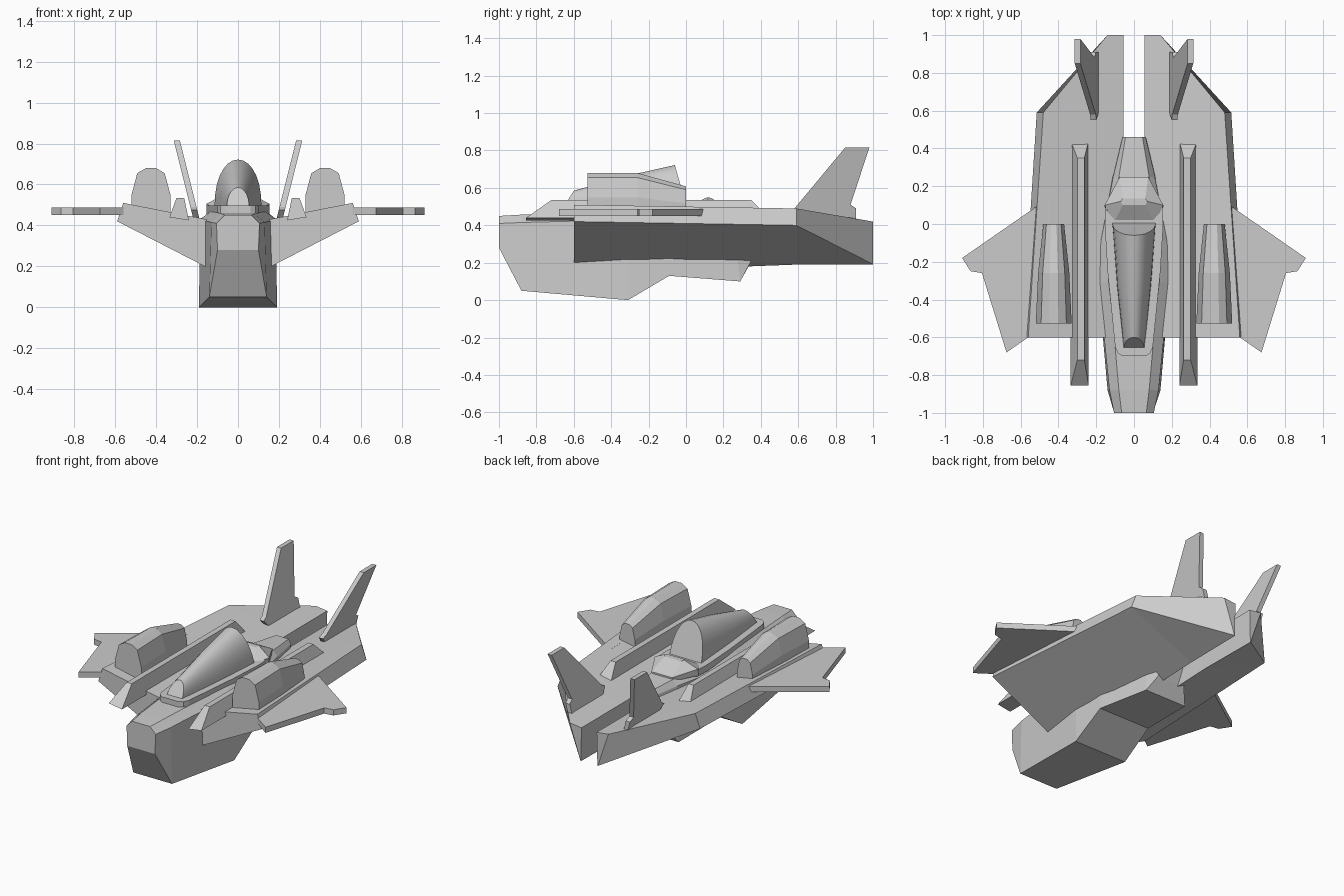
import bpy, bmesh, math

if "Cube" in bpy.data.objects:
    bpy.data.objects.remove(bpy.data.objects["Cube"])

def finish(name, bm, mirror=False):
    bmesh.ops.recalc_face_normals(bm, faces=bm.faces)
    me = bpy.data.meshes.new(name)
    bm.to_mesh(me)
    bm.free()
    ob = bpy.data.objects.new(name, me)
    bpy.context.collection.objects.link(ob)
    if mirror:
        ob.modifiers.new("Mirror", 'MIRROR')
    return ob

def loft(name, rings, mirror=False):
    """Skin closed rings of equal length and cap both ends."""
    bm = bmesh.new()
    rows = [[bm.verts.new(p) for p in r] for r in rings]
    n = len(rows[0])
    for a, b in zip(rows, rows[1:]):
        for i in range(n):
            j = (i + 1) % n
            bm.faces.new((a[i], a[j], b[j], b[i]))
    bm.faces.new(rows[0])
    bm.faces.new(rows[-1])
    return finish(name, bm, mirror)

def both_sides(half):
    return half + [(-p[0], *p[1:]) for p in reversed(half)]

def slab(name, outline, z0, z1, mirror=False):
    return loft(name, [[(x, y, z) for x, y in outline] for z in (z0, z1)], mirror)

# Central fuselage: bottom, side and top edge at each station
stations = [
    [(.10, -1, .28), (.105, -1, .41), (.065, -1, .45)],
    [(.14, -.88, .05), (.13, -.88, .415), (.08, -.88, .457)],
    [(.19, -.31, 0), (.187, -.31, .43), (.13, -.31, .47)],
    [(.185, -.09, .13), (.175, -.09, .435), (.13, -.09, .475)],
    [(.15, .29, .10), (.11, .25, .44), (.08, .25, .475)],
    [(.10, .34, .19), (.06, .46, .43), (.045, .46, .46)],
]
loft("fuselage", [both_sides(s) for s in stations])

# Hull halves with a gap between them at the rear
hull = [
    [(.055, -.6, .145), (.59, -.6, .42), (.56, -.6, .51), (.055, -.6, .41)],
    [(.055, .59, .19), (.515, .59, .40), (.48, .59, .49), (.055, .59, .41)],
    [(.06, 1, .19), (.062, 1, .192), (.14, 1, .42), (.055, 1, .41)],
]
loft("hull_half", hull, True)

# Flat side wings
slab("side_wing", [(.45, .13), (.52, .09), (.91, -.18), (.865, -.25), (.805, -.26),
                   (.675, -.68), (.56, -.60), (.45, -.53)], .45, .487, True)

# Engine pods
arch = [(-.095, .44), (-.095, .55), (-.067, .655), (-.025, .68), (.025, .68),
        (.067, .655), (.095, .55), (.095, .44)]
def pod_ring(y, width, height):
    return [(.425 + x * width, y, .44 + (z - .44) * height) for x, z in arch]
loft("engine_pod", [pod_ring(-.527, 1, 1), pod_ring(-.26, .87, 1), pod_ring(0, .58, .70)], True)

# Long rails beside the fuselage
loft("rail", [
    [(.24, -.855, .425), (.335, -.855, .44), (.335, .44, .44), (.24, .44, .425)],
    [(.263, -.72, .535), (.30, -.72, .535), (.30, .35, .535), (.263, .35, .535)],
], True)

# Leaning tail fins
fin = [(.55, .475), (.58, .49), (.85, .815), (.98, .815), (.88, .51), (.91, .49),
       (.91, .42), (.86, .40), (.60, .42)]
loft("tail_fin", [[(.205 + (z - .44) * .25 + d, y, z) for y, z in fin]
                  for d in (-.015, .015)], True)

# Cockpit rim
slab("cockpit_rim", both_sides([(.06, -.70), (.085, -.685), (.10, -.65), (.14, -.25),
                                (.155, .0), (.15, .10)]), .455, .497)

# Domed canopy with raked front and rear
def dome(y_base, y_top, half, top, base=.48, n=14):
    ring = []
    for i in range(n + 1):
        a = math.pi * i / n
        s = max(math.sin(a), 0) ** .85
        ring.append((half * math.cos(a), y_base + (y_top - y_base) * s,
                     base + (top - base) * s))
    return ring
canopy = loft("canopy", [dome(-.665, -.60, .055, .585), dome(-.33, -.30, .09, .668),
                         dome(.01, -.06, .115, .722)])
bpy.context.view_layer.objects.active = canopy
canopy.select_set(True)
bpy.ops.object.shade_smooth_by_angle(angle=math.radians(35))

# Faceted hood behind the canopy
loft("rear_hood", [
    both_sides([(.11, .0, .46), (.155, .09, .46), (.075, .25, .46)]),
    both_sides([(.11, .0, .485), (.155, .10, .505), (.075, .25, .485)]),
    both_sides([(.06, .10, .545), (.07, .12, .55), (.06, .135, .545)]),
])
